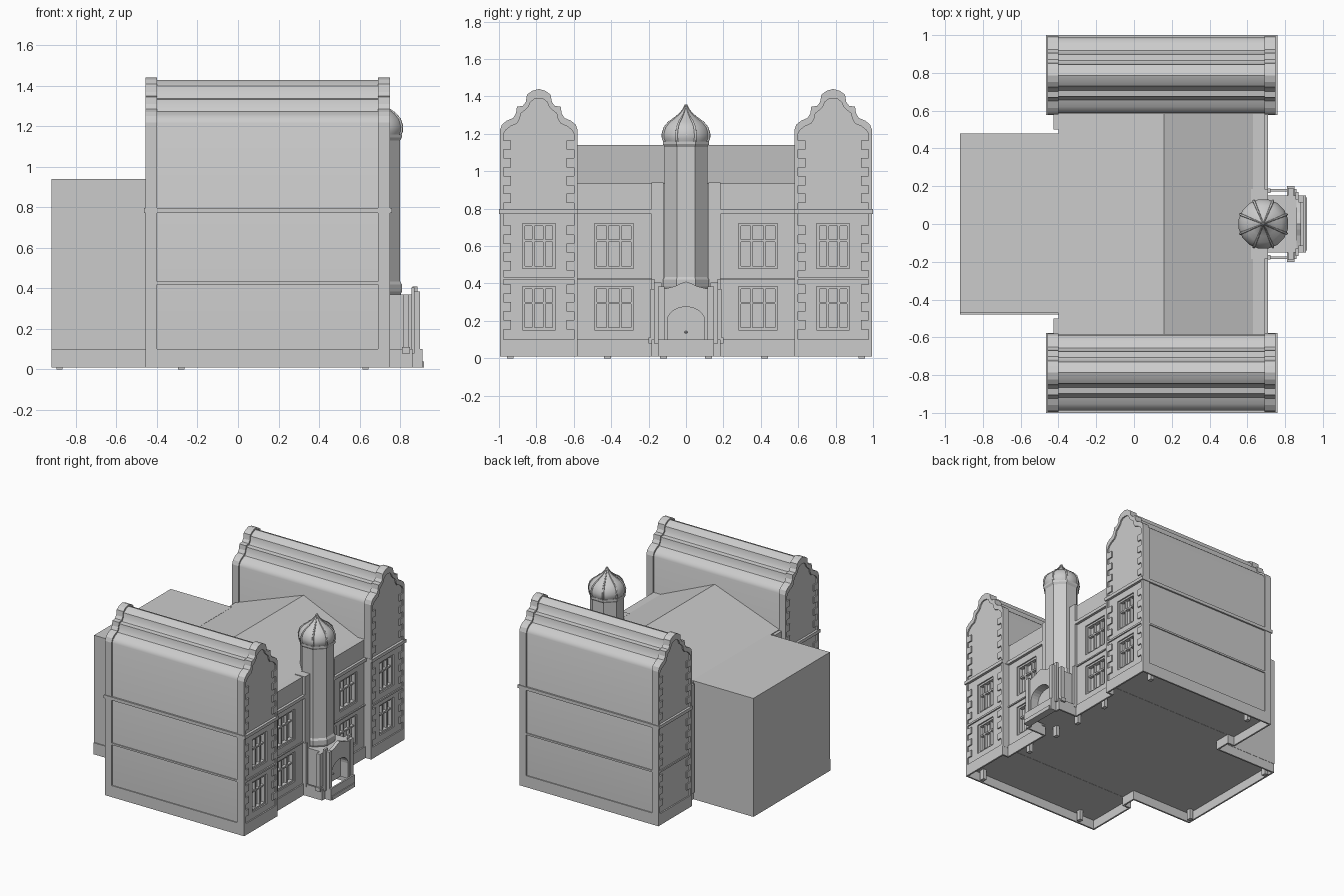
import bpy, bmesh, math
from mathutils import Vector

if "Cube" in bpy.data.objects:
    bpy.data.objects.remove(bpy.data.objects["Cube"])


def finish(name, bm, mirror=False, cutter=None, smooth=False):
    bmesh.ops.recalc_face_normals(bm, faces=bm.faces)
    me = bpy.data.meshes.new(name)
    bm.to_mesh(me)
    bm.free()
    ob = bpy.data.objects.new(name, me)
    bpy.context.collection.objects.link(ob)
    if cutter:
        m = ob.modifiers.new("cut", 'BOOLEAN')
        m.object = cutter
        m.solver = 'EXACT'
    if mirror:
        m = ob.modifiers.new("mirror", 'MIRROR')
        m.use_axis = (False, True, False)
        m.use_mirror_merge = False
    if smooth:
        bpy.ops.object.select_all(action='DESELECT')
        ob.select_set(True)
        bpy.context.view_layer.objects.active = ob
        bpy.ops.object.shade_smooth_by_angle(angle=math.radians(35))
    return ob


def add_box(bm, x0, x1, y0, y1, z0, z1):
    vs = bmesh.ops.create_cube(bm, size=1)['verts']
    for v in vs:
        v.co = Vector(((x0 + x1) / 2 + v.co.x * (x1 - x0),
                       (y0 + y1) / 2 + v.co.y * (y1 - y0),
                       (z0 + z1) / 2 + v.co.z * (z1 - z0)))


def boxes(name, items, **kw):
    bm = bmesh.new()
    for b in items:
        add_box(bm, *b)
    return finish(name, bm, **kw)


def prism(name, pts, spans, axis='x', **kw):
    """Extrude a profile along x (pts are y,z) or y (pts are x,z)."""
    bm = bmesh.new()
    for a, b in spans:
        co = [(a, p, q) if axis == 'x' else (p, a, q) for p, q in pts]
        f = bm.faces.new([bm.verts.new(c) for c in co])
        ext = bmesh.ops.extrude_face_region(bm, geom=[f], use_keep_orig=True)
        d = Vector((b - a, 0, 0)) if axis == 'x' else Vector((0, b - a, 0))
        for v in ext['geom']:
            if isinstance(v, bmesh.types.BMVert):
                v.co += d
    return finish(name, bm, **kw)


def lathe(name, prof, n, cx, smooth=False):
    bm = bmesh.new()
    rings = [[bm.verts.new((cx + r * math.cos(2 * math.pi * (i + .5) / n),
                            r * math.sin(2 * math.pi * (i + .5) / n), z))
              for i in range(n)] for r, z in prof]
    for a, b in zip(rings, rings[1:]):
        for i in range(n):
            j = (i + 1) % n
            bm.faces.new((a[i], a[j], b[j], b[i]))
    bm.faces.new(rings[0])
    bm.faces.new(rings[-1])
    return finish(name, bm, smooth=smooth)


YC, ZF = 0.787, 0.08            # wing centre line, recessed underside height
FLOORS = [(0.15, 0.385), (0.48, 0.72)]


def gable(half, shift=0.0):
    """Full profile across the wing from its right half."""
    return ([(YC + u, z + shift) for u, z in half]
            + [(YC - u, z + shift) for u, z in reversed(half[:-1])])


outer = [(.208, ZF), (.208, 1.22), (.197, 1.25), (.172, 1.27), (.137, 1.285),
         (.122, 1.31), (.117, 1.345), (.085, 1.35), (.07, 1.37), (.063, 1.41),
         (.035, 1.43), (0, 1.44)]
inner = [(.188, ZF), (.188, 1.2), (.177, 1.22), (.152, 1.24), (.117, 1.255),
         (.102, 1.28), (.095, 1.31), (.075, 1.325), (.055, 1.345), (.045, 1.37),
         (.025, 1.385), (0, 1.39)]
core = [(.2, ZF), (.2, 1.215)] + [(u - .006, z - .012) for u, z in outer[2:-1]] + [(0, 1.428)]

# Window openings
wing_cut = boxes("wing_window_cutter", [(.70, .80, YC - .088, YC + .088, a, b) for a, b in FLOORS])
wall_cut = boxes("wall_window_cutter", [(.65, .80, .28, .49, a, b) for a, b in FLOORS], mirror=True)
for c in (wing_cut, wall_cut):
    c.hide_render = True
    c.display_type = 'WIRE'

# Wings with shaped gables
prism("wing", gable(core), [(-.447, .74)], cutter=wing_cut, mirror=True, smooth=True)
prism("gable_coping", gable(outer) + gable(inner)[::-1], [(-.457, -.40), (.69, .75)], mirror=True)

# Corner quoins in each storey
q = []
for start, n in ((.155, 3), (.47, 3), (.83, 4)):
    for i in range(n):
        z0 = start + i * .095
        for x0, x1 in ((-.457, -.40), (.69, .75)):
            q += [(x0, x1, YC + .148, YC + .208, z0, z0 + .05),
                  (x0, x1, YC - .208, YC - .148, z0, z0 + .05)]
boxes("quoins", q, mirror=True)

# String courses around wings and along the facade
boxes("wing_string_courses", [(-.465, .76, YC - .21, 1.0, .772, .797),
                              (-.455, .75, YC - .208, .995, .42, .434)], mirror=True)
boxes("wall_string_courses", [(.66, .71, .18, .58, .772, .797),
                              (.66, .70, .18, .58, .42, .43)], mirror=True)

# Main block with pitched roof, and the plain rear block
prism("main_block", [(-.40, ZF), (.69, ZF), (.69, .935), (.63, .935), (.16, 1.14), (-.40, .935)],
      [(-.585, .585)], axis='y', cutter=wall_cut)
boxes("rear_block", [(-.92, -.39, -.47, .48, ZF, .94)])
boxes("rear_corner_pier", [(-.425, -.40, .50, .58, ZF, .93)], mirror=True)

# Plinth walls following the footprint, open underneath
half = [(.91, .15), (.86, .15), (.86, .185), (.70, .185), (.70, .58), (.75, .58), (.75, .995),
        (-.457, .995), (-.457, .58), (-.40, .58), (-.40, .478), (-.92, .478)]
loop = half + [(x, -y) for x, y in reversed(half)]
bm = bmesh.new()
lo = [bm.verts.new((x, y, .01)) for x, y in loop]
hi = [bm.verts.new((x, y, .10)) for x, y in loop]
for i in range(len(loop)):
    j = (i + 1) % len(loop)
    bm.faces.new((lo[i], lo[j], hi[j], hi[i]))
plinth = finish("plinth", bm)
sol = plinth.modifiers.new("thickness", 'SOLIDIFY')
sol.thickness = .018
sol.offset = -1
boxes("feet", [(x - .015, x + .015, y - .018, y + .018, 0, .09) for x, y in
               ((-.88, .42), (-.28, .94), (.63, .94), (.63, .42), (.63, .12))], mirror=True)


# Window frames: three lights and a transom
def window(name, x, yc, w):
    items = []
    for a, b in FLOORS:
        y0, y1 = yc - w / 2, yc + w / 2
        t = .014
        zt = a + (b - a) * .62
        items += [(x - .04, x - .01, y0, y0 + t, a, b), (x - .04, x - .01, y1 - t, y1, a, b),
                  (x - .04, x - .01, y0, y1, a, a + t), (x - .04, x - .01, y0, y1, b - t, b),
                  (x - .04, x - .018, y0, y1, zt - .006, zt + .006)]
        for k in (-1, 1):
            yk = yc + k * w / 6
            items.append((x - .04, x - .018, yk - .006, yk + .006, a, b))
    boxes(name, items, mirror=True)


window("wing_window_frames", .74, YC, .176)
window("wall_window_frames", .69, .385, .21)

# Central bay pilasters
boxes("bay_pilasters", [(.62, .71, .12, .185, ZF, .94), (.70, .722, .165, .188, ZF, .42)], mirror=True)

# Porch with arched doorway and small shaped gable
arch = [(-.10, .04), (.10, .04), (.10, .20)] + \
       [(.10 * math.cos(a), .20 + .075 * math.sin(a)) for a in
        [math.pi * k / 12 for k in range(1, 12)]] + [(-.10, .20)]
door_cut = prism("door_cutter", arch, [(.82, 1.0)])
door_cut.hide_render = True
door_cut.display_type = 'WIRE'
front = [(-.15, ZF), (.15, ZF), (.15, .365), (.10, .375), (.06, .385), (.03, .40), (0, .41),
         (-.03, .40), (-.06, .385), (-.10, .375), (-.15, .365)]
boxes("porch_body", [(.68, .862, -.15, .15, ZF, .37)], cutter=door_cut)
prism("porch_front", front, [(.86, .885)], cutter=door_cut)
boxes("porch_buttresses", [(.815, .845, .14, .19, ZF, .37), (.81, .85, .14, .2, ZF, .11),
                           (.855, .872, .13, .17, ZF, .405), (.87, .897, .115, .15, ZF, .385)],
      mirror=True)
boxes("door_step", [(.86, .917, -.14, .14, .01, .04)])
bm = bmesh.new()
bmesh.ops.create_icosphere(bm, subdivisions=1, radius=.008)
bmesh.ops.translate(bm, verts=bm.verts, vec=(.825, 0, .14))
finish("door_knob", bm)

# Octagonal turret with corbel and cornice
TX = .685
lathe("turret", [(.128, .37), (.134, .385), (.134, .42), (.124, .435), (.124, 1.13),
                 (.134, 1.145), (.134, 1.16)], 8, TX)

# Onion dome with ribs
dome = [(.12, 1.15), (.132, 1.175), (.133, 1.20), (.122, 1.235), (.098, 1.262),
        (.065, 1.285), (.036, 1.308), (.018, 1.33), (.004, 1.357)]
lathe("onion_dome", dome, 16, TX, smooth=True)
cu = bpy.data.curves.new("dome_ribs", 'CURVE')
cu.dimensions = '3D'
cu.bevel_depth = .007
cu.bevel_resolution = 1
for k in range(8):
    a = 2 * math.pi * (k + .5) / 8
    sp = cu.splines.new('POLY')
    sp.points.add(len(dome) - 1)
    for p, (r, z) in zip(sp.points, dome):
        p.co = (TX + r * math.cos(a), r * math.sin(a), z, 1)
        p.radius = .4 + .6 * r / .133
bpy.context.collection.objects.link(bpy.data.objects.new("dome_ribs", cu))
